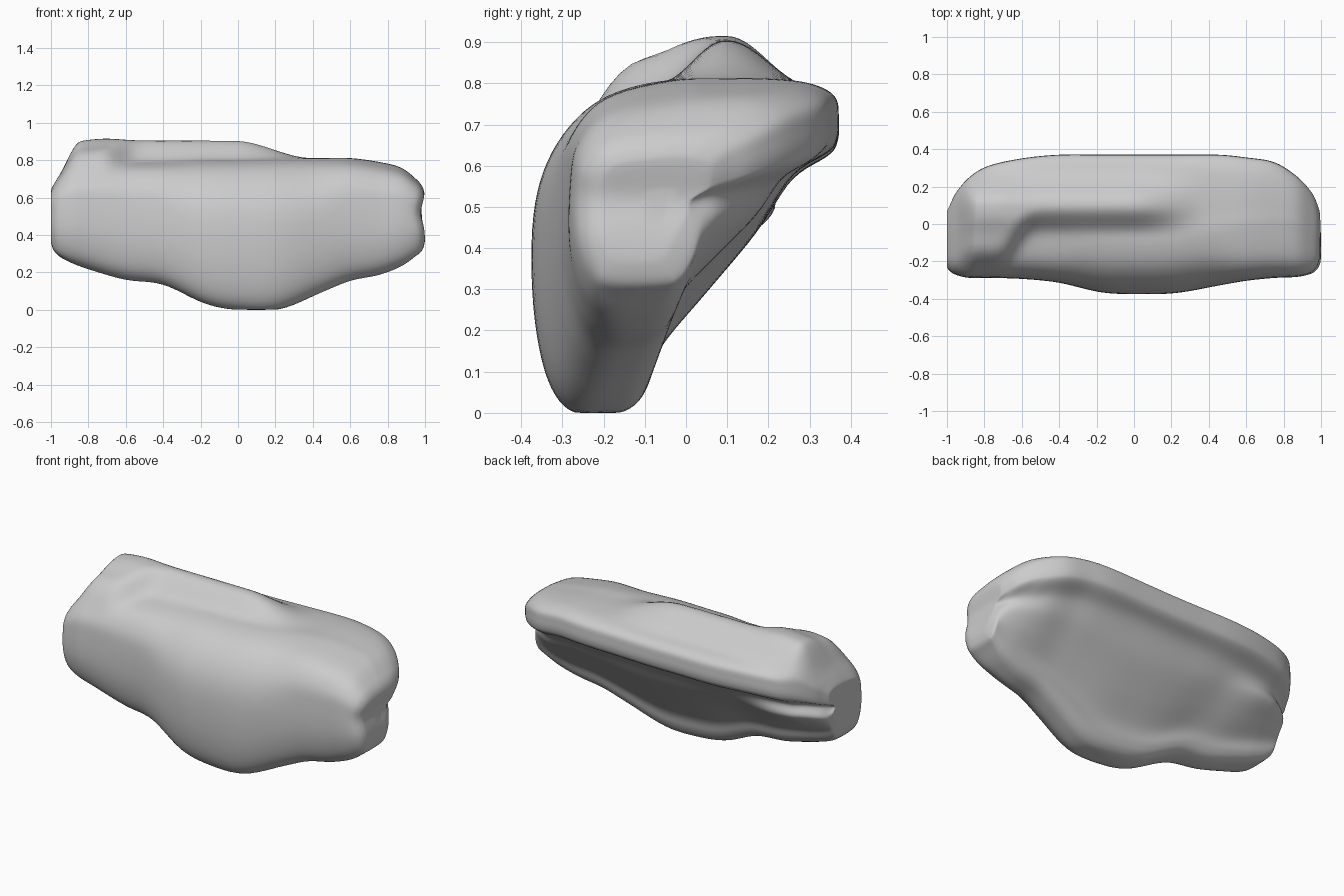
import bpy, bmesh, math
from mathutils import Vector

cube = bpy.data.objects.get("Cube")
if cube:
    bpy.data.objects.remove(cube, do_unlink=True)

# Stations along the body: x, front y, back y, bottom z, top z
STATIONS = [
    (-1, -.23, .07, .36, .64), (-.985, -.25, .1, .32, .67), (-.95, -.27, .17, .285, .72),
    (-.88, -.285, .25, .25, .77), (-.78, -.285, .31, .215, .79), (-.6, -.29, .35, .165, .8),
    (-.4, -.31, .37, .14, .8), (-.18, -.36, .37, .04, .8), (0, -.37, .37, .005, .8),
    (.22, -.365, .37, .007, .805), (.45, -.325, .37, .1, .81), (.6, -.3, .355, .16, .81),
    (.75, -.285, .33, .19, .79), (.87, -.28, .255, .235, .76), (.95, -.265, .17, .29, .7),
    (.985, -.24, .1, .32, .66), (1, -.21, .06, .37, .62)]
STEPS = 6


def spline(p, q, r, s, t):
    """Catmull-Rom blend of four tuples."""
    return tuple(b + t / 2 * (c - a + t * (2 * a - 5 * b + 4 * c - d + t * (3 * (b - c) + d - a)))
                 for a, b, c, d in zip(p, q, r, s))


def smooth(a, b, v):
    t = max(0, min(1, (v - a) / (b - a)))
    return t * t * (3 - 2 * t)


def mix(a, b, t):
    return a + (b - a) * t


def section(x, front, back, low, high):
    """Outline of one slice: rounded front, flat top, back rim, sloping underside."""
    h = high - low
    k = min(1, h / .55)
    square = smooth(.05, .2, low)
    heel = min(-.12 + .33 * low, back - .12)
    top_a, top_b = front + .27 * k, back - .07 * k
    under_y, under_z = back - .11 * k, high - .23 * k
    foot_y, foot_z = heel + .06 * k, low + .2 * h
    # underside swells towards the right end
    swell = (.015 + .05 * smooth(-.45, -.75, x)) * k
    return [
        (front + .1 * k, low), (front + .035 * k, low + .1 * h), (front, low + .32 * h),
        (front, low + .6 * h), (front + mix(.045, .02, square) * k, low + .79 * h),
        (front + mix(.14, .1, square) * k, low + .93 * h),
        (top_a, high - .005), (mix(top_a, top_b, .35), high), (mix(top_a, top_b, .7), high),
        (top_b, high - .01 * k), (back - .01 * k, high - .04 * k), (back, high - .09 * k),
        (back - .003, high - .14 * k), (back - .025 * k, high - .175 * k), (under_y, under_z),
        (mix(under_y, foot_y, .33) + swell, mix(under_z, foot_z, .33)),
        (mix(under_y, foot_y, .67) + swell / 2, mix(under_z, foot_z, .67)),
        (foot_y, foot_z), (heel + .03 * k, low + .09 * h),
        (heel, low + .03 * h), (heel - .05 * k, low)]


def ridge(x, y, z, high):
    """Raised ridge on top that turns forward near the right end."""
    turn = smooth(-.48, -.72, x) ** 2
    start = mix(.015, -.19, turn)
    along = smooth(-.97, -.84, x) * (1 - smooth(-.02, .4, x))
    across = smooth(start - .075, start + .075, y) * (1 - smooth(.1, .3, y))
    rise = mix(.105, .085 + .035 * smooth(-.1, .08, y), turn)
    return rise * along * across * smooth(high - .12, high - .04, z)


def ring(x, front, back, low, high):
    pts = section(x, front, back, low, high)
    n = len(pts)
    out = []
    for i in range(n):
        for j in range(STEPS):
            y, z = spline(pts[i - 1], pts[i], pts[(i + 1) % n], pts[(i + 2) % n], j / STEPS)
            out.append(Vector((x, y, max(z + ridge(x, y, z, high), 0))))
    return out


# Slices swept along the length
rings = []
last = len(STATIONS) - 1
for i in range(last):
    quad = [STATIONS[max(0, min(last, i + d))] for d in (-1, 0, 1, 2)]
    rings += [ring(*spline(*quad, j / STEPS)) for j in range(STEPS)]
rings.append(ring(*STATIONS[last]))


def shrunk(loop, scale):
    centre = sum(loop, Vector()) / len(loop)
    return [mix(centre, p, scale) for p in loop]


# Closed ends
SCALES = (.8, .6, .4, .2)
rings = ([shrunk(rings[0], s) for s in reversed(SCALES)] + rings
         + [shrunk(rings[-1], s) for s in SCALES])

bm = bmesh.new()
loops = [[bm.verts.new(p) for p in r] for r in rings]
for a, b in zip(loops, loops[1:]):
    for i in range(len(a)):
        bm.faces.new((a[i - 1], a[i], b[i], b[i - 1]))
bm.faces.new(loops[0])
bm.faces.new(loops[-1])
# Shallow crease across the left end
for v in bm.verts:
    v.co.x -= .022 * smooth(.85, 1, v.co.x) * math.exp(-((v.co.z - .52) / .07) ** 2)
bmesh.ops.recalc_face_normals(bm, faces=bm.faces)
mesh = bpy.data.meshes.new("padded_body")
bm.to_mesh(mesh)
bm.free()
body = bpy.data.objects.new("padded_body", mesh)
bpy.context.collection.objects.link(body)

# Plain grey finish
grey = bpy.data.materials.new("light_grey")
grey.use_nodes = True
colour = (.6, .6, .6, 1)
grey.diffuse_color = colour
grey.node_tree.nodes["Principled BSDF"].inputs["Base Color"].default_value = colour
mesh.materials.append(grey)

# Soften the slices slightly, then shade smooth
soft = body.modifiers.new("soften", 'SMOOTH')
soft.factor = .5
soft.iterations = 4
bpy.ops.object.select_all(action='DESELECT')
body.select_set(True)
bpy.context.view_layer.objects.active = body
bpy.ops.object.shade_smooth_by_angle(angle=math.radians(60))
